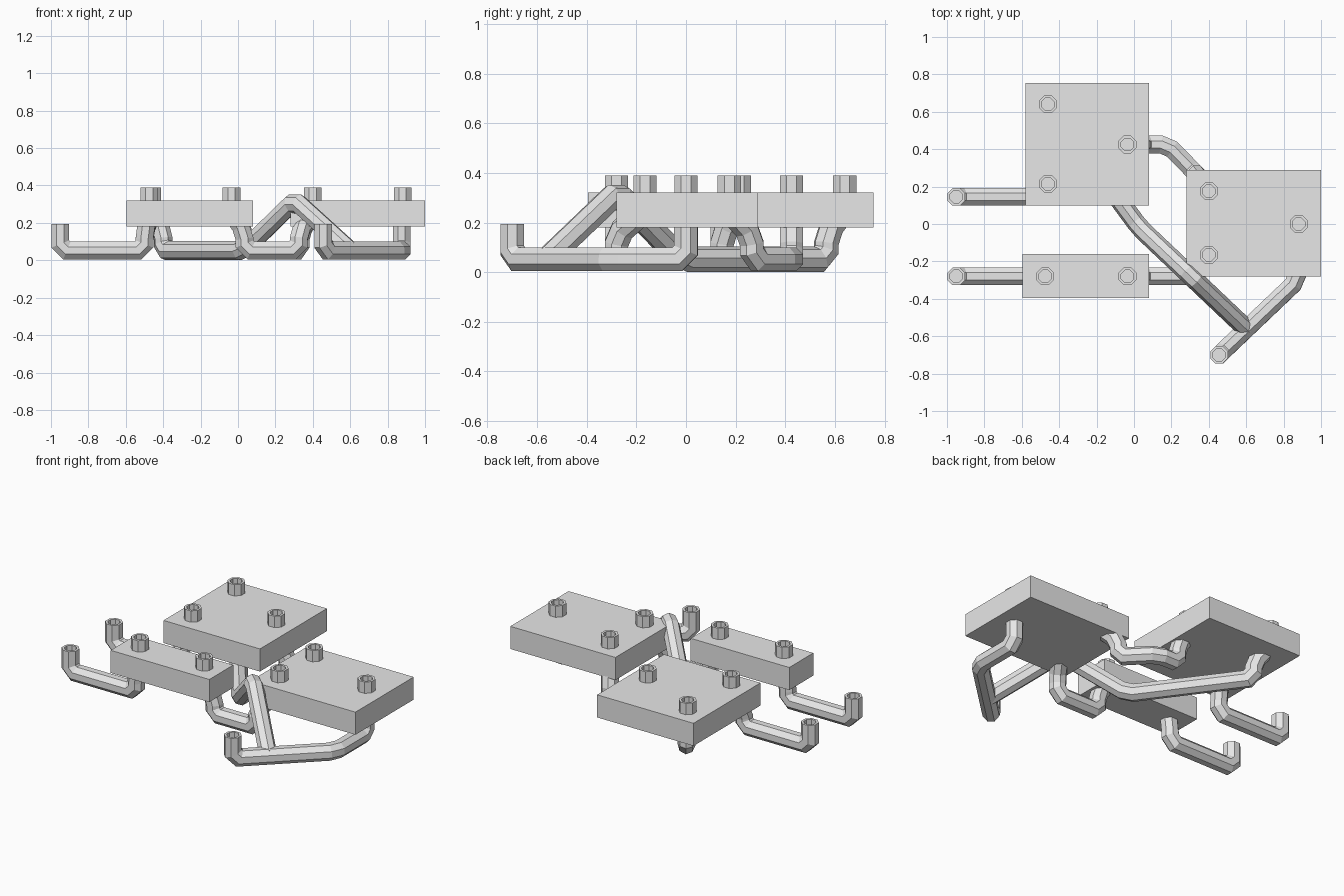
import bpy
import bmesh
import math
from mathutils import Vector

cube = bpy.data.objects.get("Cube")
if cube:
    bpy.data.objects.remove(cube, do_unlink=True)

SIDES, RADIUS, BORE = 8, 0.051, 0.036
LOW, BEND, INSIDE, TIP = 0.052, 0.15, 0.25, 0.195
BOX_BOTTOM, BOX_TOP, PIN_TOP = 0.18, 0.32, 0.39

grey = bpy.data.materials.new("light grey")
grey.use_nodes = True
grey.diffuse_color = (0.8, 0.8, 0.8, 1)
grey.node_tree.nodes["Principled BSDF"].inputs["Base Color"].default_value = (0.8, 0.8, 0.8, 1)


def finish(name, bm):
    bmesh.ops.recalc_face_normals(bm, faces=bm.faces[:])
    mesh = bpy.data.meshes.new(name)
    bm.to_mesh(mesh)
    bm.free()
    mesh.materials.append(grey)
    obj = bpy.data.objects.new(name, mesh)
    bpy.context.collection.objects.link(obj)


def box(name, x0, x1, y0, y1):
    bm = bmesh.new()
    bmesh.ops.create_cube(bm, size=1)
    for v in bm.verts:
        v.co.x = x1 if v.co.x > 0 else x0
        v.co.y = y1 if v.co.y > 0 else y0
        v.co.z = BOX_TOP if v.co.z > 0 else BOX_BOTTOM
    finish(name, bm)


def chamfer(points, cut=0.035):
    """Replace every inner corner by two points."""
    pts = [Vector(p) for p in points]
    out = [pts[0]]
    for a, b, c in zip(pts, pts[1:], pts[2:]):
        out.append(b + (a - b).normalized() * cut)
        out.append(b + (c - b).normalized() * cut)
    return out + [pts[-1]]


def tube(name, points, bore=0.0):
    """Sweep a mitred octagon; a bore hollows out the first end."""
    pts = chamfer(points)
    dirs = [(b - a).normalized() for a, b in zip(pts, pts[1:])]
    d = dirs[0]
    ref = Vector((1, 0, 0)) if abs(d.z) > 0.5 else Vector((0, 0, 1))
    u = (ref - d * ref.dot(d)).normalized()
    w = d.cross(u)
    ring = []
    for i in range(SIDES):
        a = 2 * math.pi * (i + 0.5) / SIDES
        ring.append(pts[0] + (u * math.cos(a) + w * math.sin(a)) * RADIUS)
    bm = bmesh.new()
    loops = [[bm.verts.new(p) for p in ring]]
    for k in range(1, len(pts)):
        along = dirs[k - 1]
        normal = along + dirs[k] if k < len(dirs) else along
        ring = [p + along * ((pts[k] - p).dot(normal) / along.dot(normal)) for p in ring]
        loops.append([bm.verts.new(p) for p in ring])
    if bore:
        # Inner wall and floor of the open end
        rim = [pts[0] + (v.co - pts[0]) * (BORE / RADIUS) for v in loops[0]]
        loops.insert(0, [bm.verts.new(p) for p in rim])
        loops.insert(0, [bm.verts.new(p + d * bore) for p in rim])
    for a, b in zip(loops, loops[1:]):
        for i in range(SIDES):
            j = (i + 1) % SIDES
            bm.faces.new((a[i], a[j], b[j], b[i]))
    bm.faces.new(loops[0])
    bm.faces.new(loops[-1])
    finish(name, bm)


def leg(x, y, pin):
    """Points from inside a block, near its pin, down to the floor."""
    return [(pin[0], pin[1], INSIDE), (x, y, BEND), (x, y, LOW)]


# Blocks
box("large_block", -0.58, 0.08, 0.1, 0.755)
box("wide_block", 0.28, 1.0, -0.28, 0.29)
box("small_block", -0.595, 0.08, -0.395, -0.16)

# Hollow pins standing on the blocks
large_pins = [(-0.46, 0.64), (-0.46, 0.215), (-0.035, 0.425)]
wide_pins = [(0.4, 0.175), (0.4, -0.165), (0.88, 0.0)]
small_pins = [(-0.475, -0.28), (-0.035, -0.28)]
for block, pins in (("large", large_pins), ("wide", wide_pins), ("small", small_pins)):
    for n, (x, y) in enumerate(pins, 1):
        tube(f"{block}_block_pin_{n}", [(x, y, PIN_TOP), (x, y, INSIDE)], 0.12)

# Input pipes with open upright ends
for name, y, pin in (("back_input_pipe", 0.145, large_pins[1]),
                     ("front_input_pipe", -0.28, small_pins[0])):
    tube(name, [(-0.95, y, TIP), (-0.95, y, LOW)] + leg(-0.5, y, pin)[::-1], 0.1)

# Output pipe with an open upright end
tube("output_pipe", [(0.455, -0.7, TIP), (0.455, -0.7, LOW), (0.875, -0.3, LOW),
                     (0.875, 0, LOW), (0.875, 0, INSIDE)], 0.1)

# Pipes joining the blocks
tube("front_link_pipe", leg(0.035, -0.28, small_pins[1])
     + leg(0.325, -0.28, wide_pins[1])[::-1])
tube("back_link_pipe", leg(0.04, 0.425, large_pins[2]) + [(0.18, 0.425, LOW)]
     + leg(0.335, 0.265, wide_pins[0])[::-1])

# Return pipe arching over the front link and meeting the output pipe
tube("return_pipe", leg(-0.4, 0.565, large_pins[0])
     + [(0.03, -0.02, LOW), (0.305, -0.28, 0.32), (0.6, -0.56, LOW)])
